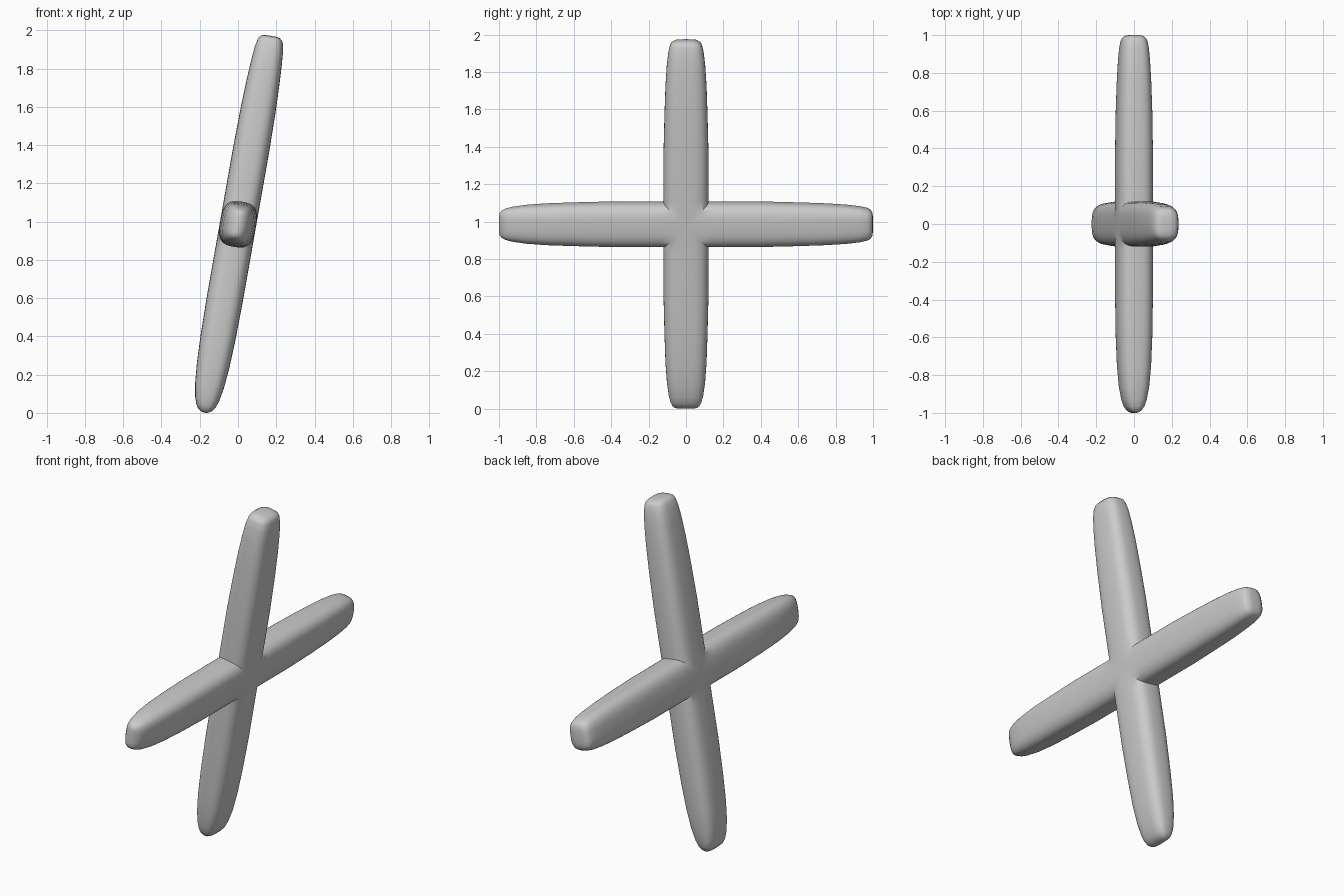
import bpy, bmesh, math
from mathutils import Matrix, Vector

if "Cube" in bpy.data.objects:
    bpy.data.objects.remove(bpy.data.objects["Cube"])

SEG = 40          # points around each arm
W, H = 0.12, 0.095  # half width and half thickness at the hub

# stations along an arm: distance, half width, half thickness
BODY = [(0.14, W, H), (0.4, 0.12, 0.095), (0.6, 0.115, 0.092)]
BLUNT = BODY + [(0.75, 0.110, 0.087), (0.86, 0.103, 0.081), (0.93, 0.095, 0.075),
                (0.97, 0.086, 0.067), (0.985, 0.078, 0.060), (0.996, 0.062, 0.046),
                (1.0, 0.035, 0.025)]
ROUND = BODY + [(0.75, 0.110, 0.086), (0.86, 0.102, 0.076), (0.93, 0.092, 0.063),
                (0.965, 0.083, 0.051), (0.985, 0.073, 0.037), (0.996, 0.060, 0.021),
                (1.0, 0.045, 0.008)]


def section(w, h):
    """Rounded-rectangle cross-section."""
    pts = []
    for i in range(SEG):
        a = 2 * math.pi * i / SEG
        c, s = math.cos(a), math.sin(a)
        if abs(c) < 1e-9:
            c = 0
        if abs(s) < 1e-9:
            s = 0
        pts.append((math.copysign(abs(c) ** (2 / 3), c) * w,
                    math.copysign(abs(s) ** (2 / 3), s) * h))
    return pts


def add_arm(bm, angle, stations):
    """Loft one arm, mitred at the hub, turned about x."""
    turn = Matrix.Rotation(angle, 3, 'X')
    # mitred hub ring
    rings = [[(x, u, abs(u)) for u, x in section(W, H)]]
    for t, w, h in stations:
        rings.append([(x, u, t) for u, x in section(w, h)])
    rings = [[bm.verts.new(turn @ Vector(p)) for p in r] for r in rings]
    for a, b in zip(rings, rings[1:]):
        for i in range(SEG):
            j = (i + 1) % SEG
            bm.faces.new((a[i], a[j], b[j], b[i]))
    bm.faces.new(rings[-1])


# four arms: up, down, back, front
bm = bmesh.new()
for angle, stations in ((0, BLUNT), (180, ROUND), (-90, BLUNT), (90, ROUND)):
    add_arm(bm, math.radians(angle), stations)
bmesh.ops.remove_doubles(bm, verts=bm.verts, dist=1e-5)
bmesh.ops.recalc_face_normals(bm, faces=bm.faces)

# lean the cross and stand it on the ground
bm.transform(Matrix.Rotation(math.radians(10), 4, 'Y'))
low = min(v.co.z for v in bm.verts)
bm.transform(Matrix.Translation((0, 0, -low)))

mesh = bpy.data.meshes.new("crossed_bars")
bm.to_mesh(mesh)
bm.free()
obj = bpy.data.objects.new("crossed_bars", mesh)
bpy.context.collection.objects.link(obj)
bpy.context.view_layer.objects.active = obj
obj.select_set(True)
bpy.ops.object.shade_smooth_by_angle(angle=math.radians(40))
